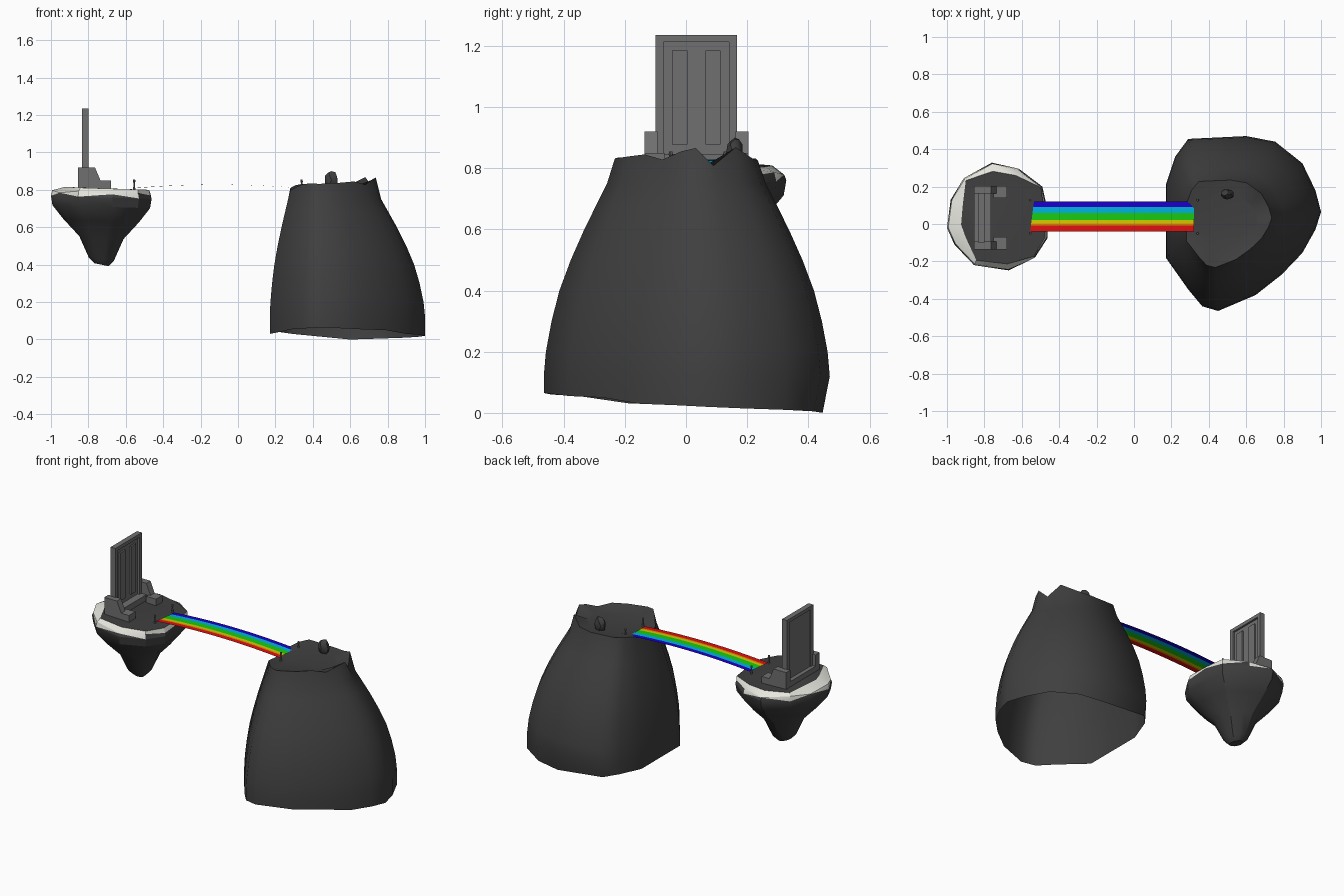
import bpy, bmesh, math
from mathutils import Vector

if "Cube" in bpy.data.objects:
    bpy.data.objects.remove(bpy.data.objects["Cube"])


def material(name, r, g, b):
    m = bpy.data.materials.new(name)
    m.diffuse_color = (r, g, b, 1)
    m.use_nodes = True
    m.node_tree.nodes["Principled BSDF"].inputs["Base Color"].default_value = m.diffuse_color
    return m


ROCK = material("dark_rock", 0.05, 0.05, 0.05)
SNOW = material("pale_snow", 0.8, 0.8, 0.74)
STONE = material("grey_stone", 0.16, 0.16, 0.16)


def finish(name, bm, mats, smooth=None, closed=True):
    if closed:
        bmesh.ops.recalc_face_normals(bm, faces=bm.faces)
    me = bpy.data.meshes.new(name)
    bm.to_mesh(me)
    bm.free()
    for m in mats:
        me.materials.append(m)
    ob = bpy.data.objects.new(name, me)
    bpy.context.collection.objects.link(ob)
    if smooth:
        bpy.ops.object.select_all(action='DESELECT')
        ob.select_set(True)
        bpy.context.view_layer.objects.active = ob
        bpy.ops.object.shade_smooth_by_angle(angle=math.radians(smooth))
    return ob


def loft(bm, rings, bottom=True):
    """Skin a stack of rings, cap the ends, return the bands of faces."""
    vs = [[bm.verts.new(p) for p in r] for r in rings]
    n = len(vs[0])
    bands = []
    for a, b in zip(vs, vs[1:]):
        bands.append([bm.faces.new((a[i], a[(i + 1) % n], b[(i + 1) % n], b[i]))
                      for i in range(n)])
    if bottom:
        bm.faces.new(vs[0][::-1])
    bm.faces.new(vs[-1])
    return bands


def prism(name, profile, y0, y1):
    """Extrude an x-z profile along y."""
    bm = bmesh.new()
    loft(bm, [[(x, y, z) for x, z in profile] for y in (y0, y1)])
    return finish(name, bm, [STONE])


def box(name, x0, x1, y0, y1, z0, z1):
    return prism(name, [(x0, z0), (x1, z0), (x1, z1), (x0, z1)], y0, y1)


# Mountain: base outline as x, y, base height, rim height; open underneath
base = [(.17, .21, .03, .81), (.22, .36, .04, .825), (.29, .455, .03, .832),
        (.60, .47, .0, .825), (.755, .44, .005, .83), (.90, .325, .01, .868),
        (.97, .18, .015, .808), (1.0, .065, .02, .866), (.97, -.03, .025, .855),
        (.90, -.155, .03, .828), (.79, -.27, .05, .845), (.65, -.38, .055, .838),
        (.45, -.465, .065, .832), (.365, -.44, .06, .835), (.29, -.35, .055, .83),
        (.17, -.18, .03, .80), (.17, -.03, .03, .795)]
rings = [[(x, y * (.95 if y > .43 else 1), zb) for x, y, zb, zr in base]]
for z, t in ((.12, 0), (.2, .03), (.3, .11), (.4, .22), (.5, .38), (.6, .57),
             (.68, .74), (.75, .89), (None, 1)):
    rings.append([(x + (.28 + (x - .17) * .55 - x) * t, y * (1 - .5 * t),
                   z if z else zr) for x, y, zb, zr in base])
# Plateau sloping gently up to the craggy rim
rings.append([(.49 + (x - .49) * .7, y * .7, min(.818, z)) for x, y, z in rings[-1]])
bm = bmesh.new()
loft(bm, rings, bottom=False)
finish("mountain", bm, [ROCK], 70)

# Boulder on the plateau
bm = bmesh.new()
bmesh.ops.create_icosphere(bm, subdivisions=2, radius=1)
for v in bm.verts:
    v.co *= 1 + .1 * math.sin(5 * v.co.x + 4 * v.co.y)
    v.co = Vector((.5 + .036 * v.co.x, .16 + .027 * v.co.y, .85 + .05 * v.co.z))
finish("boulder", bm, [ROCK], 35)

# Floating island: rim outline, tapering to a blunt tip, snow around the top
CX, CY = -.73, .04
rim = [(-1, -.02), (-.98, .13), (-.91, .245), (-.76, .328), (-.615, .295), (-.49, .2),
       (-.462, .075), (-.462, -.075), (-.53, -.18), (-.67, -.248), (-.855, -.22), (-.96, -.11)]
# How far the bare rock floor reaches towards each rim corner
reach = [.72, .74, .94, .84, .86, .97, .93, .95, .97, .88, .9, .74]


def ring(s, z, zjag=0):
    out = []
    for i, (x, y) in enumerate(rim):
        k = s if s else reach[i]
        out.append((CX + (x - CX) * k, CY + (y - CY) * k,
                    z - (zjag if i % 2 else 0) + .008 * (CX - x) / .27))
    return out


bm = bmesh.new()
bands = loft(bm, [ring(.14, .4), ring(.25, .43), ring(.44, .545), ring(.75, .635),
                  ring(.97, .71), ring(1, .76), ring(.975, .79, .012), ring(None, .808)])
for f in bands[6]:
    f.material_index = 1
# Jagged snow line: only alternate triangles of the rim band are white
for f in bmesh.ops.triangulate(bm, faces=bands[5])["faces"]:
    if sum(v.co.z > .772 for v in f.verts) == 2 and f.calc_center_median().x < -.5:
        f.material_index = 1
finish("floating_island", bm, [ROCK, SNOW], 30)

# Rainbow bridge: thin arched sheet in coloured stripes
stripes = [(-.04, -.008, (.75, .005, .005)), (-.008, .003, (.8, .25, 0)),
           (.003, .022, (.65, .6, 0)), (.022, .06, (.01, .6, .005)),
           (.06, .09, (0, .45, .75)), (.09, .12, (.01, 0, .6))]
bm = bmesh.new()
N = 24
cols = {}
for y in [s[0] for s in stripes] + [.12]:
    x0 = -.555 + .02 * (y + .04) / .16
    cols[y] = [bm.verts.new((x0 + (.32 - x0) * i / N, y,
                             .81 + .018 * (1 - (2 * i / N - 1) ** 2))) for i in range(N + 1)]
for k, (a, b, c) in enumerate(stripes):
    for i in range(N):
        f = bm.faces.new((cols[a][i], cols[a][i + 1], cols[b][i + 1], cols[b][i]))
        f.material_index = k
finish("rainbow_bridge", bm,
       [material("stripe_%d" % k, *s[2]) for k, s in enumerate(stripes)], 30, False)

# Lamp posts at both bridge ends
for x in (-.555, .34):
    for y in (-.05, .128):
        bm = bmesh.new()
        prof = [(.008, .795), (.005, .815), (.004, .838), (.007, .844), (.005, .855)]
        loft(bm, [[(x + r * math.cos(a * math.pi / 4), y + r * math.sin(a * math.pi / 4), z)
                   for a in range(8)] for r, z in prof])
        finish("bridge_post", bm, [STONE])

# Doorway: leaf, frame on both faces, raised panels on the bridge side
box("door_leaf", -.829, -.812, -.095, .16, .8, 1.23)
for name, y0, y1, z0, z1 in (("frame_side", -.1, -.074, .8, 1.235),
                             ("frame_side", .141, .167, .8, 1.235),
                             ("frame_top", -.074, .141, 1.213, 1.235)):
    box(name, -.834, -.8, y0, y1, z0, z1)
for y0 in (-.045, .063):
    box("door_panel", -.82, -.802, y0, y0 + .05, .877, 1.185)

# Threshold step, sloped side walls and end blocks
box("door_step", -.855, -.765, -.1, .167, .795, .847)
wall = [(-.855, .795), (-.735, .795), (-.735, .85), (-.765, .92), (-.855, .92)]
for side in (-1, 1):
    mid = .0345
    for name, a, b, prof in (
            ("side_wall", .128, .17, wall),
            ("end_block", .105, .17, [(-.75, .795), (-.68, .795), (-.68, .85), (-.75, .85)])):
        y0, y1 = sorted((mid + side * a, mid + side * b))
        prism(name, prof, y0, y1)
